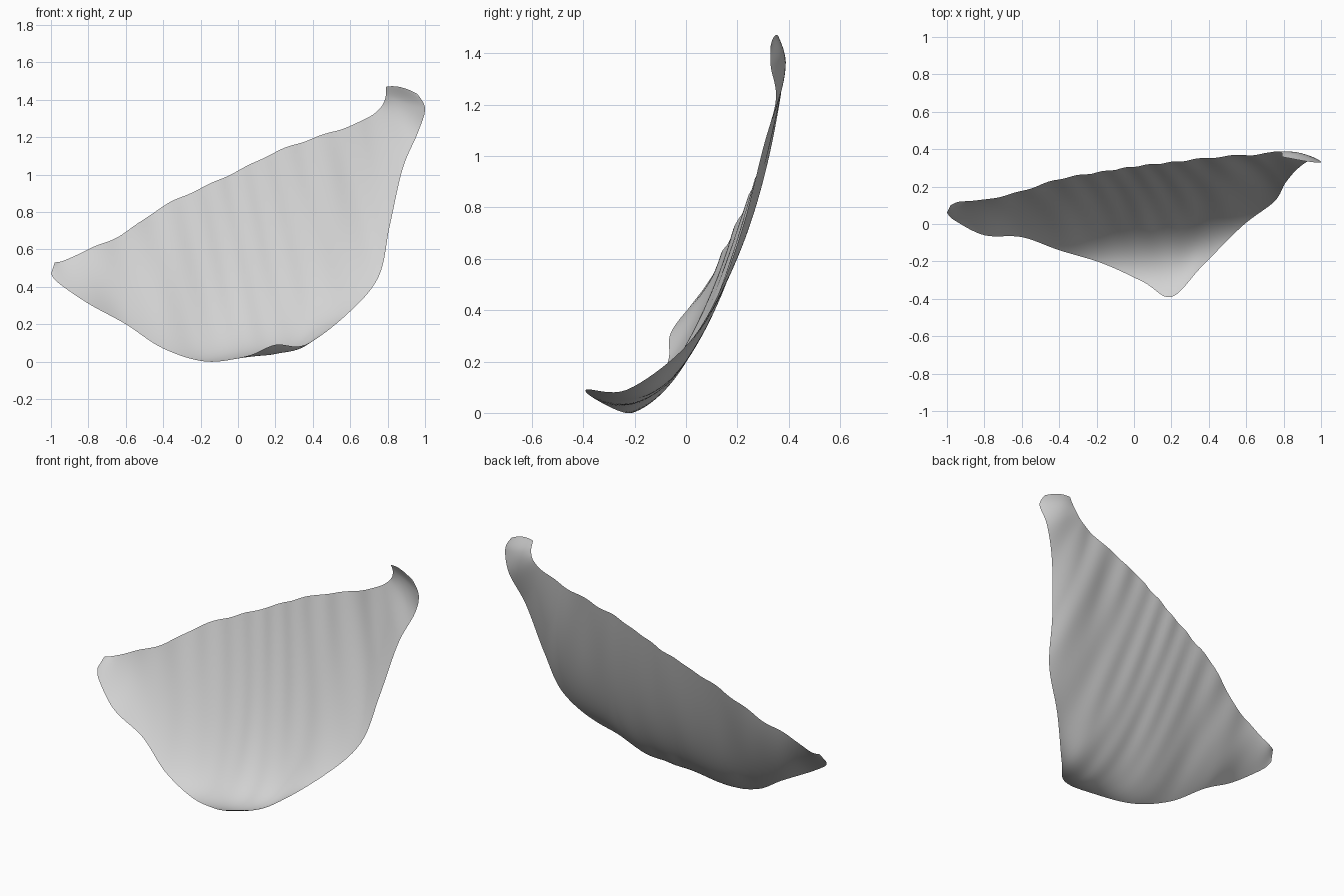
import bpy
import math
from mathutils import Vector

default = bpy.data.objects.get("Cube")
if default:
    bpy.data.objects.remove(default, do_unlink=True)

# Ribs across the sheet, in hundredths:
# upper rim x y z, lower rim x y z, bend control y z
RIBS = [
    (-98, 10, 53, -100, 6, 47, 8, 50),
    (-93, 12, 54, -96, 2, 42, 7, 48),
    (-80, 13, 60, -80, -6, 31, 7, 44),
    (-62, 17, 68, -60, -7, 20, 8, 38),
    (-40, 24, 83, -40, -14, 7, 5, 26),
    (-17, 28, 94, -17, -21, 0, 5, 8),
    (2, 31, 103, 5, -31, 3, 4, -6),
    (20, 33, 112, 20, -39, 9, 4, -19),
    (36, 35, 118, 36, -23, 9, 8, 0),
    (48, 36, 122, 58, -1, 25, 19, 42),
    (57, 37, 125, 75, 12, 45, 28, 70),
    (65, 37, 128, 81, 22, 72, 33, 97),
    (72, 38, 132, 88, 30, 103, 36, 117),
    (77, 39, 137, 96, 35, 122, 39, 129),
    (79, 38, 142, 100, 33, 135, 39, 138),
    (79, 36, 147, 96, 33, 143, 34, 148),
]
STEPS = 8       # slices between neighbouring ribs
ACROSS = 44     # cells from upper rim to lower rim


def spline(a, b, c, d, t):
    """Smooth value between b and c."""
    return b + 0.5 * t * (c - a + t * (2 * a - 5 * b + 4 * c - d + t * (3 * (b - c) + d - a)))


def rib_at(i, t):
    """Rib interpolated between rib i and the next one."""
    last = len(RIBS) - 1
    near = [RIBS[min(max(i + k, 0), last)] for k in (-1, 0, 1, 2)]
    return [spline(*column, t) / 100 for column in zip(*near)]


def rib_point(rib, v):
    """Point on the bent rib, with soft wrinkles fading towards the lower rim."""
    top, low = Vector(rib[:3]), Vector(rib[3:6])
    bend = Vector(((top.x + low.x) / 2, rib[6], rib[7]))
    p = top * (1 - v) ** 2 + bend * 2 * v * (1 - v) + low * v * v
    fade = (1 - v) * min(1, 3 * (1 - abs(p.x)))
    p.y += 0.003 * fade * math.sin(38 * p.x + 10 * p.z + 2 * math.sin(5 * p.x))
    p.z += 0.003 * fade * math.sin(31 * p.x)
    return p


# Curved sheet, lofted rib by rib
ribs = [rib_at(i, s / STEPS) for i in range(len(RIBS) - 1) for s in range(STEPS)]
ribs.append(rib_at(len(RIBS) - 1, 0))
verts = [rib_point(r, j / ACROSS) for r in ribs for j in range(ACROSS + 1)]
row = ACROSS + 1
faces = [(i * row + j, i * row + j + 1, (i + 1) * row + j + 1, (i + 1) * row + j)
         for i in range(len(ribs) - 1) for j in range(ACROSS)]

mesh = bpy.data.meshes.new("curved_sheet")
mesh.from_pydata(verts, [], faces)
mesh.update()
sheet = bpy.data.objects.new("curved_sheet", mesh)
bpy.context.collection.objects.link(sheet)

# Pale grey surface
grey = bpy.data.materials.new("pale_grey")
grey.use_nodes = True
grey.diffuse_color = (0.65, 0.65, 0.65, 1)
grey.node_tree.nodes["Principled BSDF"].inputs["Base Color"].default_value = grey.diffuse_color
mesh.materials.append(grey)

bpy.context.view_layer.objects.active = sheet
sheet.select_set(True)
bpy.ops.object.shade_smooth_by_angle(angle=math.radians(60))
